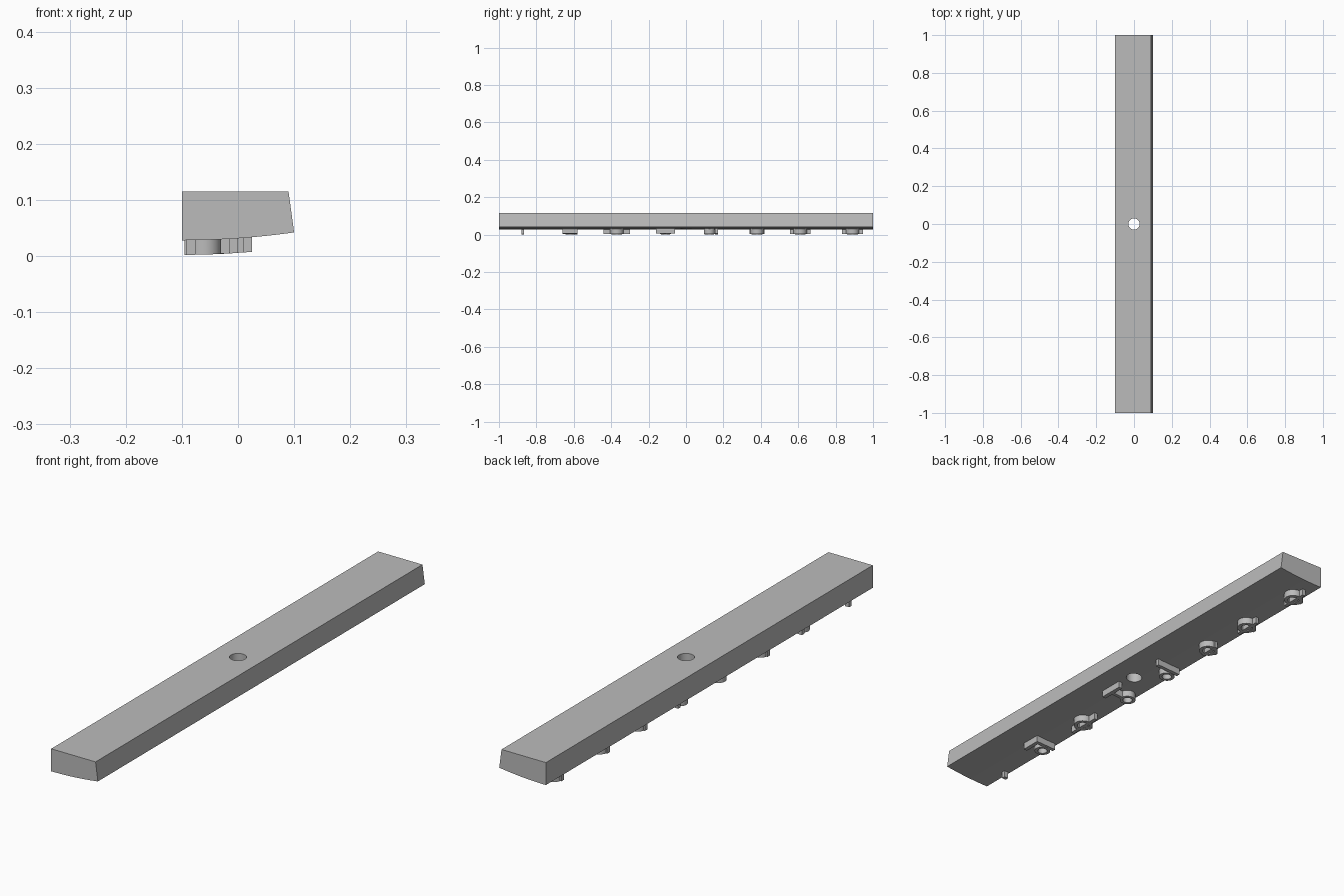
import bpy, bmesh, math

if "Cube" in bpy.data.objects:
    bpy.data.objects.remove(bpy.data.objects["Cube"])

grey = bpy.data.materials.new("plain grey")
grey.use_nodes = True
colour = (0.5, 0.5, 0.5, 1)
grey.diffuse_color = colour
grey.node_tree.nodes["Principled BSDF"].inputs["Base Color"].default_value = colour


def underside(x):
    """Height of the gently curved bottom of the bar."""
    return 0.028 + 0.014 * ((x + 0.1) / 0.2) ** 2


def add_object(name, bm):
    bmesh.ops.recalc_face_normals(bm, faces=bm.faces)
    mesh = bpy.data.meshes.new(name)
    bm.to_mesh(mesh)
    bm.free()
    mesh.materials.append(grey)
    ob = bpy.data.objects.new(name, mesh)
    bpy.context.collection.objects.link(ob)
    return ob


def smooth(ob):
    bpy.ops.object.select_all(action='DESELECT')
    ob.select_set(True)
    bpy.context.view_layer.objects.active = ob
    bpy.ops.object.shade_smooth_by_angle(angle=math.radians(30))


# Bar: cross-section swept along y
xs = [-0.1 + 0.2 * i / 12 for i in range(13)]
profile = [(x, underside(x)) for x in xs] + [(0.09, 0.115), (-0.1, 0.115)]
bm = bmesh.new()
face = bm.faces.new([bm.verts.new((x, -1, z)) for x, z in profile])
swept = bmesh.ops.extrude_face_region(bm, geom=[face])["geom"]
bmesh.ops.translate(bm, vec=(0, 2, 0),
                    verts=[v for v in swept if isinstance(v, bmesh.types.BMVert)])
bar = add_object("bar", bm)

# Screw hole through the middle
bpy.ops.mesh.primitive_cylinder_add(vertices=40, radius=0.03, depth=0.4)
cutter = bpy.context.object
cutter.name = "hole_cutter"
cutter.hide_render = True
cut = bar.modifiers.new("hole", 'BOOLEAN')
cut.operation = 'DIFFERENCE'
cut.solver = 'EXACT'
cut.object = cutter
bpy.context.view_layer.objects.active = bar
bpy.ops.object.modifier_apply(modifier=cut.name)
bpy.data.objects.remove(cutter)
smooth(bar)


def fit_below(bm):
    """Sink the tops into the bar and let the bottoms follow its underside."""
    for v in bm.verts:
        v.co.z = underside(v.co.x) + (0.002 if v.co.z > 0 else -0.026)


def rib(name, x0, x1, y0, y1):
    bm = bmesh.new()
    bmesh.ops.create_cube(bm, size=1)
    for v in bm.verts:
        v.co.x = x1 if v.co.x > 0 else x0
        v.co.y = y1 if v.co.y > 0 else y0
    fit_below(bm)
    add_object(name, bm)


def ring(name, x, y, outer, inner, sides=24):
    bm = bmesh.new()
    loops = []
    for r, z in ((outer, 1), (outer, -1), (inner, -1), (inner, 1)):
        loops.append([bm.verts.new((x + r * math.cos(math.tau * i / sides),
                                    y + r * math.sin(math.tau * i / sides), z))
                      for i in range(sides)])
    for a, b in zip(loops, loops[1:] + loops[:1]):
        for i in range(sides):
            j = (i + 1) % sides
            bm.faces.new((a[i], a[j], b[j], b[i]))
    fit_below(bm)
    smooth(add_object(name, bm))


# Round bosses with a locating rib: centre y and rib width
for n, (y, width) in enumerate([(0.89, 0.11), (0.61, 0.11), (0.38, 0.08), (-0.37, 0.14)]):
    ring(f"ring_boss_{n}", -0.055, y, 0.036, 0.022)
    rib(f"boss_rib_{n}", -0.068, -0.054, y - width / 2, y + width / 2)
    rib(f"boss_foot_{n}", -0.095, -0.06, y - 0.008, y + 0.008)

# Smaller rings beside straight ribs
for n, y in enumerate([0.125, -0.11, -0.62]):
    ring(f"small_ring_{n}", -0.06, y, 0.03, 0.018)
rib("cross_rib_back", -0.085, 0.02, 0.155, 0.17)
rib("long_rib", 0.01, 0.025, -0.16, -0.06)
rib("long_rib_stem", -0.035, 0.012, -0.12, -0.106)
rib("cross_rib_front", -0.09, 0.0, -0.595, -0.58)
rib("cross_rib_arm", -0.015, 0.0, -0.66, -0.58)

# Small end stud
rib("end_stud", -0.093, -0.075, -0.88, -0.865)
